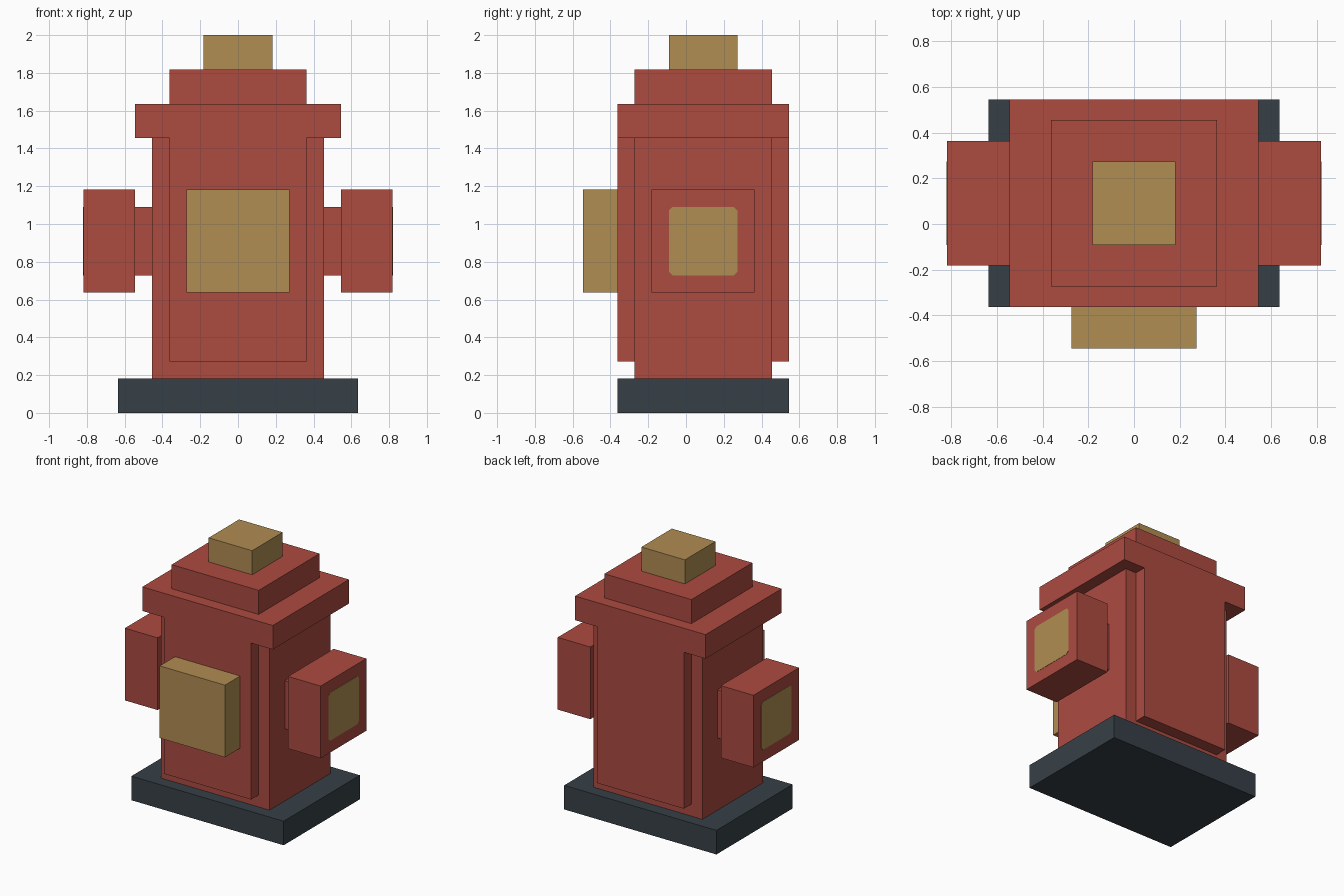
import bpy
import bmesh
from mathutils import Vector

cube = bpy.data.objects.get("Cube")
if cube:
    bpy.data.objects.remove(cube, do_unlink=True)

U = 2 / 22   # block grid step
CY = U       # the body axis sits one step behind the centre


def material(name, color):
    m = bpy.data.materials.new(name)
    m.use_nodes = True
    m.diffuse_color = color
    bsdf = next(n for n in m.node_tree.nodes if n.type == 'BSDF_PRINCIPLED')
    bsdf.inputs["Base Color"].default_value = color
    return m


red = material("hydrant_red", (0.413, 0.069, 0.051, 1))
brass = material("dull_brass", (0.434, 0.266, 0.084, 1))
slate = material("dark_slate", (0.037, 0.051, 0.063, 1))


def finish(name, bm, mat):
    bmesh.ops.recalc_face_normals(bm, faces=bm.faces)
    mesh = bpy.data.meshes.new(name)
    bm.to_mesh(mesh)
    bm.free()
    mesh.materials.append(mat)
    obj = bpy.data.objects.new(name, mesh)
    bpy.context.collection.objects.link(obj)
    return obj


def block(name, mat, center, size):
    """Box given by centre and size in grid steps, relative to the body axis."""
    bm = bmesh.new()
    bmesh.ops.create_cube(bm, size=1)
    for v in bm.verts:
        v.co = Vector((v.co[i] * size[i] + center[i]) * U for i in range(3))
        v.co.y += CY
    return finish(name, bm, mat)


def side_plate(name, mat, side):
    """Thin brass plate with clipped corners on the end of a side outlet."""
    h, c, t = 2 * U, 0.02, 0.002
    x0, zc = side * 9 * U, 10 * U
    pts = [(-h + c, -h), (h - c, -h), (h, -h + c), (h, h - c),
           (h - c, h), (-h + c, h), (-h, h - c), (-h, -h + c)]
    bm = bmesh.new()
    face = bm.faces.new([bm.verts.new((x0, CY + y, zc + z)) for y, z in pts])
    ext = bmesh.ops.extrude_face_region(bm, geom=[face])
    for v in ext["geom"]:
        if isinstance(v, bmesh.types.BMVert):
            v.co.x += side * t
    return finish(name, bm, mat)


# Foot and barrel
block("base", slate, (0, 0, 1), (14, 10, 2))
block("barrel", red, (0, 0, 9), (10, 8, 14))
block("front_back_panels", red, (0, 0, 9.5), (8, 10, 13))

# Stepped lid with brass nut
block("lid_flange", red, (0, 0, 17), (12, 10, 2))
block("lid_dome", red, (0, 0, 19), (8, 8, 2))
block("top_nut", brass, (0, 0, 21), (4, 4, 2))

# Front outlet cap
block("front_outlet", brass, (0, -6, 10), (6, 2, 6))

# Side outlets
for side, label in ((1, "left"), (-1, "right")):
    block(label + "_outlet_neck", red, (side * 5.5, 0, 10), (1, 4, 4))
    block(label + "_outlet_cap", red, (side * 7.5, 0, 10), (3, 6, 6))
    side_plate(label + "_outlet_plate", brass, side)
